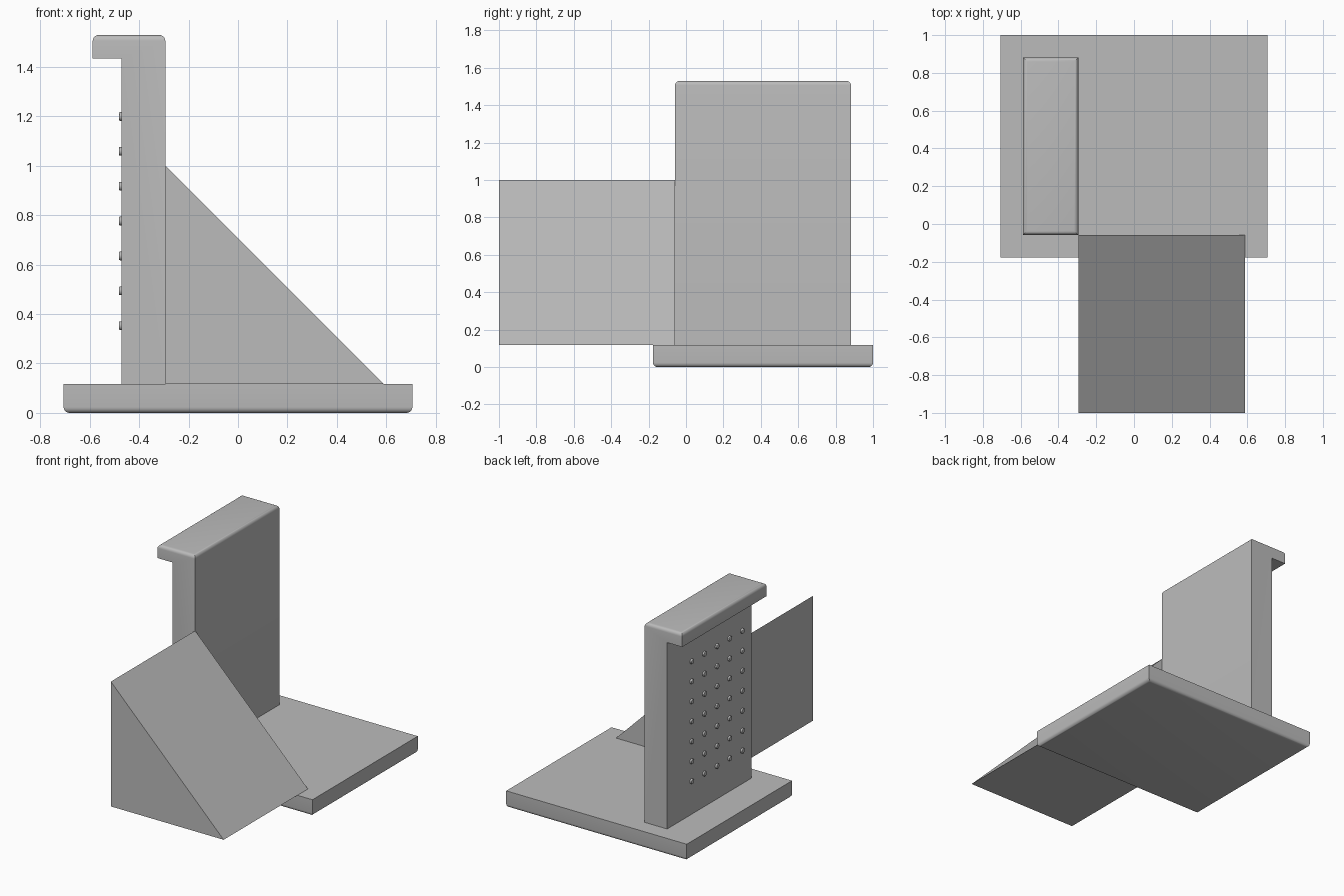
import bpy, bmesh, math
from mathutils import Matrix

old = bpy.data.objects.get("Cube")
if old:
    bpy.data.objects.remove(old, do_unlink=True)

U = 2 / 85          # one design unit, 85 units along the longest side
BASE_TOP = 5

grey = bpy.data.materials.new("plain grey")
grey.use_nodes = True
colour = (0.5, 0.5, 0.5, 1)
grey.diffuse_color = colour
grey.node_tree.nodes["Principled BSDF"].inputs["Base Color"].default_value = colour


def finish(bm, name):
    bmesh.ops.recalc_face_normals(bm, faces=bm.faces)
    bmesh.ops.scale(bm, vec=(U, U, U), verts=bm.verts)
    mesh = bpy.data.meshes.new(name)
    bm.to_mesh(mesh)
    bm.free()
    mesh.materials.append(grey)
    obj = bpy.data.objects.new(name, mesh)
    bpy.context.collection.objects.link(obj)
    bpy.ops.object.select_all(action="DESELECT")
    obj.select_set(True)
    bpy.context.view_layer.objects.active = obj
    bpy.ops.object.shade_smooth_by_angle(angle=math.radians(30))
    return obj


def prism(name, profile, y0, y1, round_z=None):
    """Extrude an xz profile along y; round the rim lying at height round_z."""
    bm = bmesh.new()
    face = bm.faces.new([bm.verts.new((x, y0, z)) for x, z in profile])
    ext = bmesh.ops.extrude_face_region(bm, geom=[face])
    moved = [v for v in ext["geom"] if isinstance(v, bmesh.types.BMVert)]
    bmesh.ops.translate(bm, verts=moved, vec=(0, y1 - y0, 0))
    if round_z is not None:
        rim = [e for e in bm.edges if all(abs(v.co.z - round_z) < 1e-4 for v in e.verts)]
        bmesh.ops.bevel(bm, geom=rim, offset=1, segments=5, profile=0.5, affect="EDGES")
    return finish(bm, name)


# Base plate with a rounded underside rim
prism("base_plate", [(-30, 0), (30, 0), (30, BASE_TOP), (-30, BASE_TOP)], -7.5, 42.5, 0)

# Upright wall with an overhanging lip, rounded along the top
prism("upright_wall", [(-20, BASE_TOP), (-12.5, BASE_TOP), (-12.5, 65), (-25, 65),
                       (-25, 61), (-20, 61)], -2.5, 37.5, 65)

# Triangular brace beside the wall
prism("wedge_brace", [(-12.5, BASE_TOP), (25, BASE_TOP), (-12.5, 42.5)], -42.5, -2.5)

# Grid of small studs on the outer wall face
bm = bmesh.new()
turn = Matrix.Rotation(-math.pi / 2, 4, "Y")
for row in range(7):
    for col in range(5):
        place = Matrix.Translation((-20, 2 + 6 * col, 15 + 6 * row)) @ turn
        bmesh.ops.create_cone(bm, cap_ends=True, segments=20, radius1=0.75,
                              radius2=0.75, depth=1, matrix=place)
ends = [e for e in bm.edges if all(v.co.x < -20.4 for v in e.verts)]
bmesh.ops.bevel(bm, geom=ends, offset=0.2, segments=3, profile=0.5, affect="EDGES")
finish(bm, "wall_studs")
